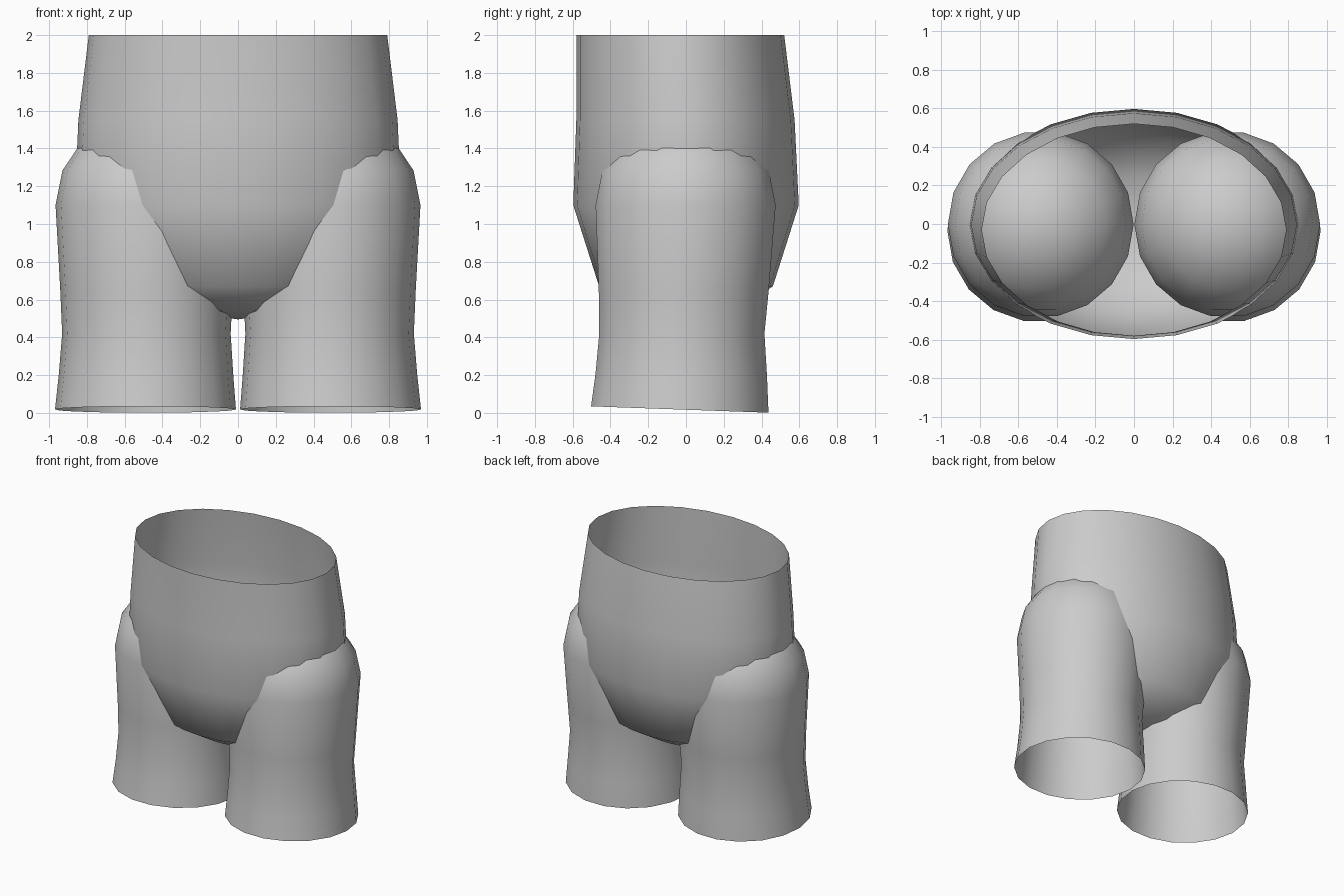
import bpy, bmesh, math

if "Cube" in bpy.data.objects:
    bpy.data.objects.remove(bpy.data.objects["Cube"])

grey = bpy.data.materials.new("light grey")
grey.diffuse_color = (0.6, 0.6, 0.6, 1)
grey.use_nodes = True
grey.node_tree.nodes["Principled BSDF"].inputs["Base Color"].default_value = grey.diffuse_color


def lathe(name, sides, rings, pole):
    """Open shell from elliptical rings (cx, cy, z, rx, ry, tilt), closed at a pole."""
    bm = bmesh.new()
    loops = []
    for cx, cy, z, rx, ry, tilt in rings:
        loop = []
        for i in range(sides):
            a = 2 * math.pi * i / sides
            s = math.sin(a)
            loop.append(bm.verts.new((cx + rx * math.cos(a), cy + ry * s, z + tilt * s)))
        loops.append(loop)
    tip = bm.verts.new(pole)
    for i in range(sides):
        j = (i + 1) % sides
        for lo, hi in zip(loops, loops[1:]):
            bm.faces.new((lo[i], lo[j], hi[j], hi[i]))
        bm.faces.new((loops[-1][i], loops[-1][j], tip))
    # face the surface outwards whichever way the rings run
    if pole[2] < rings[0][2]:
        bmesh.ops.reverse_faces(bm, faces=bm.faces[:])
    for f in bm.faces:
        f.smooth = True
    mesh = bpy.data.meshes.new(name)
    bm.to_mesh(mesh)
    bm.free()
    mesh.materials.append(grey)
    obj = bpy.data.objects.new(name, mesh)
    bpy.context.collection.objects.link(obj)
    return obj


# Pelvis: open waist, rounded closed underside
lathe("pelvis", 24, [
    (0, -0.03, 2.0, 0.79, 0.55, 0),
    (0, -0.003, 1.55, 0.845, 0.578, 0),
    (0, 0, 1.1, 0.865, 0.597, 0),
    (0, 0, 0.67, 0.62, 0.46, 0),
    (0, 0, 0.54, 0.33, 0.25, 0),
], (0, 0, 0.495))

# Thighs: slightly tilted open hem, narrow middle, domed hip
for side, name in ((-1, "right_thigh"), (1, "left_thigh")):
    rings = [
        (0.49, -0.033, 0.018, 0.479, 0.477, -0.017),
        (0.487, -0.025, 0.2, 0.462, 0.461, -0.008),
        (0.485, -0.022, 0.42, 0.446, 0.444, 0),
        (0.484, -0.012, 0.65, 0.457, 0.457, 0),
    ]
    for k in range(4):
        a = math.radians(22.5 * k)
        rings.append((0.484, -0.002, 1.1 + 0.48 * math.sin(a),
                      0.482 * math.cos(a), 0.484 * math.cos(a), 0))
    # the rings are mirrored by centre; each ellipse is symmetric itself
    rings = [(side * r[0],) + r[1:] for r in rings]
    lathe(name, 18, rings, (side * 0.484, -0.002, 1.58))
